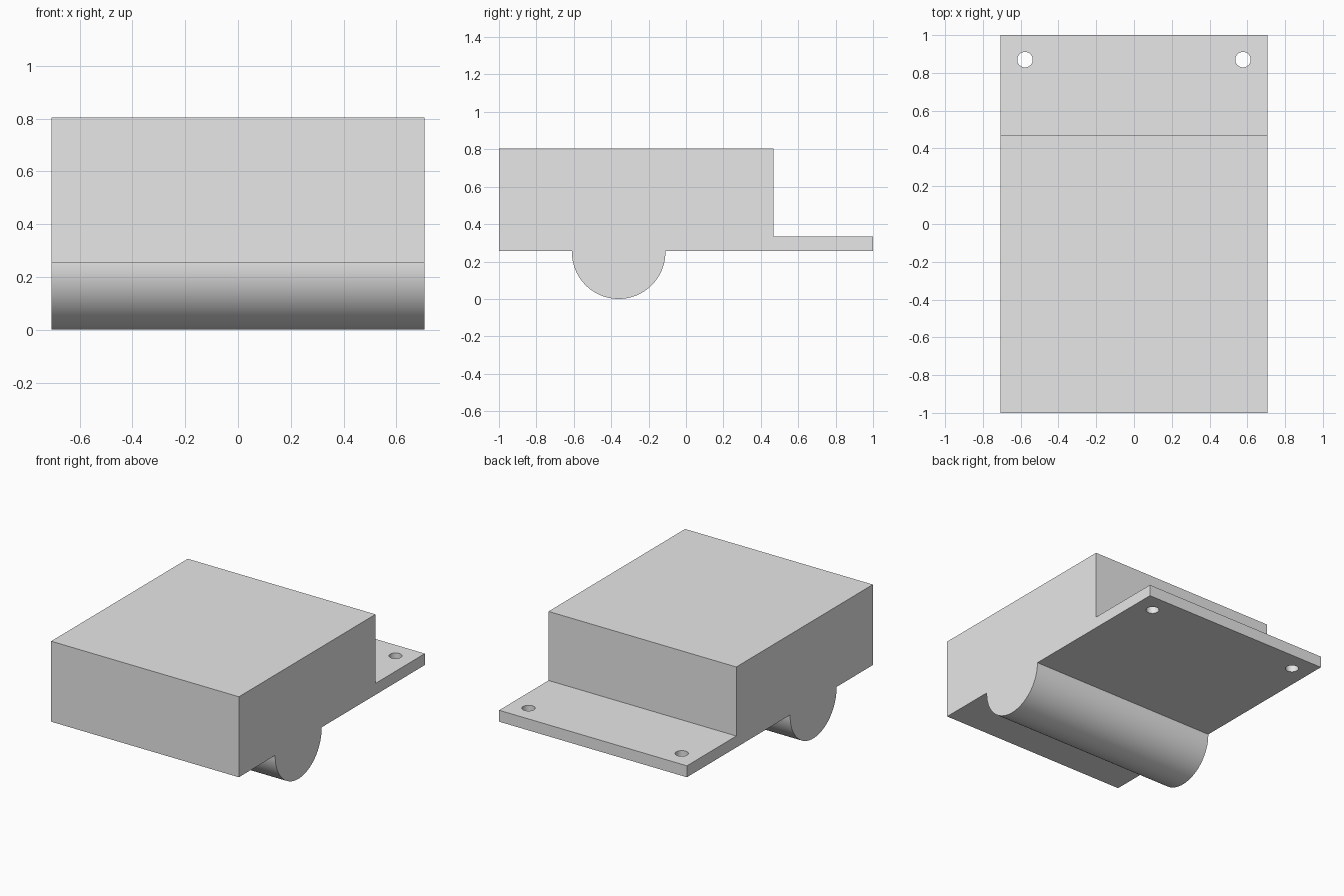
import bpy, bmesh, math

cube = bpy.data.objects.get("Cube")
if cube:
    bpy.data.objects.remove(cube, do_unlink=True)

HALF_WIDTH = 0.707
BASE, TOP, FLANGE_TOP = 0.255, 0.803, 0.333
STEP_Y = 0.469
ROUND_Y, ROUND_R = -0.36, 0.25
HOLE_X, HOLE_Y, HOLE_R = 0.577, 0.87, 0.041

grey = bpy.data.materials.new("plain grey")
grey.use_nodes = True
grey.diffuse_color = (0.8, 0.8, 0.8, 1)
grey.node_tree.nodes["Principled BSDF"].inputs["Base Color"].default_value = (0.8, 0.8, 0.8, 1)

# Side profile: block, rear flange and half-round rib underneath
SEGMENTS = 48
rib = [(ROUND_Y + ROUND_R * math.cos(a), ROUND_R + ROUND_R * math.sin(a))
       for a in (math.pi + math.pi * i / SEGMENTS for i in range(SEGMENTS + 1))]
profile = [(-1, BASE), (ROUND_Y - ROUND_R, BASE), *rib, (ROUND_Y + ROUND_R, BASE),
           (1, BASE), (1, FLANGE_TOP), (STEP_Y, FLANGE_TOP), (STEP_Y, TOP), (-1, TOP)]

# Extrude the profile across the width
bm = bmesh.new()
face = bm.faces.new([bm.verts.new((-HALF_WIDTH, y, z)) for y, z in profile])
new = bmesh.ops.extrude_face_region(bm, geom=[face])["geom"]
bmesh.ops.translate(bm, vec=(2 * HALF_WIDTH, 0, 0),
                    verts=[v for v in new if isinstance(v, bmesh.types.BMVert)])
bmesh.ops.recalc_face_normals(bm, faces=bm.faces)
mesh = bpy.data.meshes.new("body")
bm.to_mesh(mesh)
bm.free()
mesh.materials.append(grey)
body = bpy.data.objects.new("body", mesh)
bpy.context.collection.objects.link(body)

# Mounting holes through the flange
for side, sign in (("left", 1), ("right", -1)):
    bpy.ops.mesh.primitive_cylinder_add(vertices=32, radius=HOLE_R, depth=0.3,
                                        location=(sign * HOLE_X, HOLE_Y, (BASE + FLANGE_TOP) / 2))
    cutter = bpy.context.object
    cutter.name = side + "_hole_cutter"
    cutter.data.materials.append(grey)
    cutter.hide_render = True
    cutter.display_type = 'WIRE'
    cut = body.modifiers.new(side + "_hole", 'BOOLEAN')
    cut.operation, cut.solver, cut.object = 'DIFFERENCE', 'EXACT', cutter
    bpy.ops.object.select_all(action='DESELECT')
    body.select_set(True)
    bpy.context.view_layer.objects.active = body
    bpy.ops.object.modifier_apply(modifier=cut.name)
    bpy.data.objects.remove(cutter, do_unlink=True)

bpy.ops.object.shade_smooth_by_angle(angle=math.radians(30))
